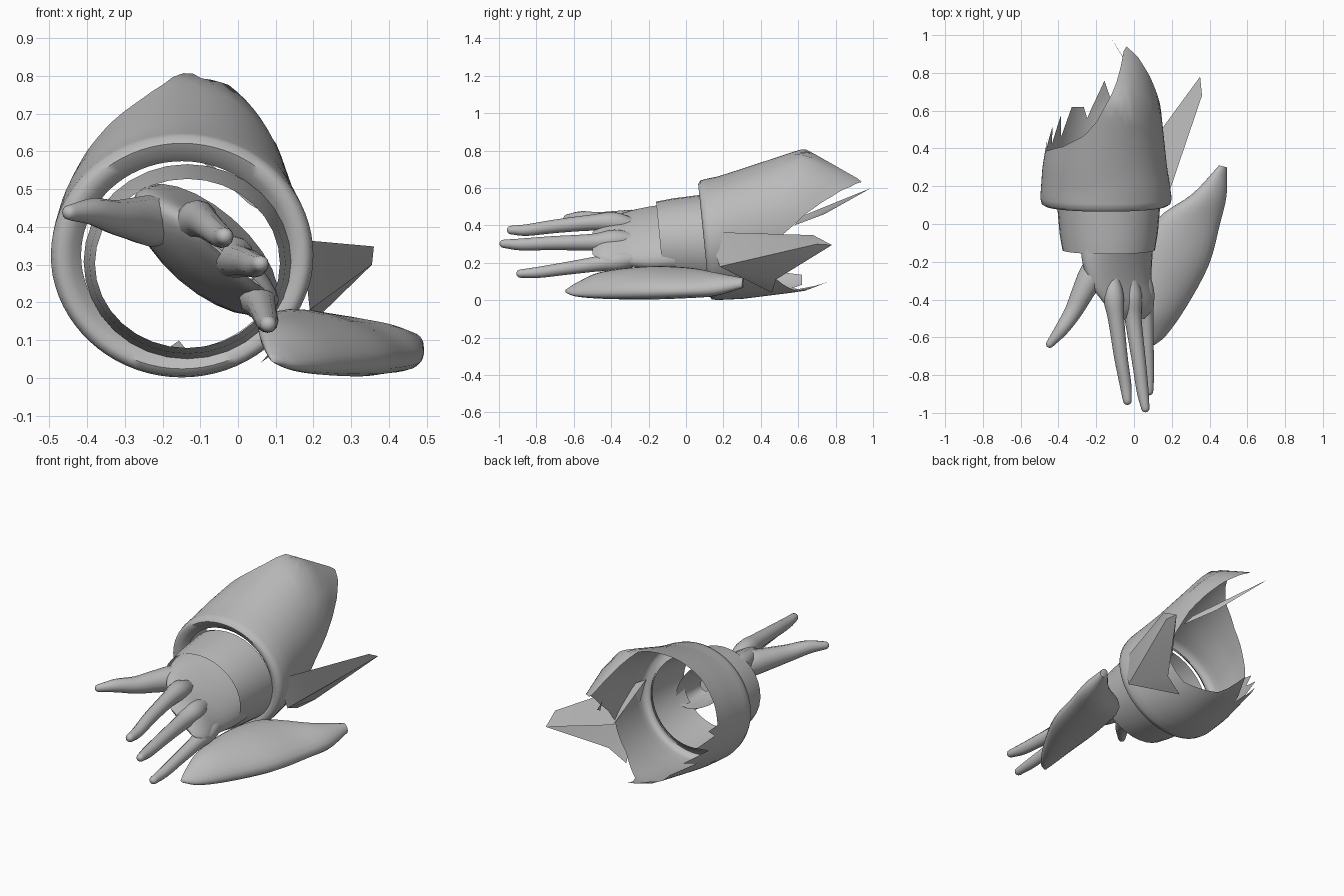
import bpy
import math
from mathutils import Vector

cube = bpy.data.objects.get("Cube")
if cube:
    bpy.data.objects.remove(cube, do_unlink=True)

grey = bpy.data.materials.new("plain_grey")
grey.use_nodes = True
COLOUR = (0.5, 0.5, 0.5, 1)
grey.diffuse_color = COLOUR
grey.node_tree.nodes["Principled BSDF"].inputs["Base Color"].default_value = COLOUR


def build(name, verts, faces, angle=50):
    mesh = bpy.data.meshes.new(name)
    mesh.from_pydata([tuple(v) for v in verts], [], faces)
    mesh.materials.append(grey)
    obj = bpy.data.objects.new(name, mesh)
    bpy.context.collection.objects.link(obj)
    bpy.ops.object.select_all(action="DESELECT")
    obj.select_set(True)
    bpy.context.view_layer.objects.active = obj
    bpy.ops.object.mode_set(mode="EDIT")
    bpy.ops.mesh.select_all(action="SELECT")
    bpy.ops.mesh.normals_make_consistent(inside=False)
    bpy.ops.object.mode_set(mode="OBJECT")
    bpy.ops.object.shade_smooth_by_angle(angle=math.radians(angle))


def loft(name, rings, caps=True, angle=50):
    """Skin a list of closed rings that have equal point counts."""
    n = len(rings[0])
    verts = [p for ring in rings for p in ring]
    faces = [(r * n + i, r * n + (i + 1) % n, (r + 1) * n + (i + 1) % n, (r + 1) * n + i)
             for r in range(len(rings) - 1) for i in range(n)]
    if caps:
        faces += [tuple(reversed(range(n))), tuple(range(len(verts) - n, len(verts)))]
    build(name, verts, faces, angle)


def oval(centre, a, b, n=20):
    steps = [2 * math.pi * i / n for i in range(n)]
    return [Vector(centre) + a * math.cos(t) + b * math.sin(t) for t in steps]


def lerp_table(table, key):
    """Linear lookup in rows of (key, values...)."""
    if key <= table[0][0]:
        return table[0][1:]
    for lo, hi in zip(table, table[1:]):
        if key <= hi[0]:
            f = (key - lo[0]) / (hi[0] - lo[0])
            return [p + (q - p) * f for p, q in zip(lo[1:], hi[1:])]
    return table[-1][1:]


def smooth_path(points, steps=4):
    """Catmull-Rom through rows of numbers."""
    rows = [Vector(p) for p in points]
    rows = [2 * rows[0] - rows[1]] + rows + [2 * rows[-1] - rows[-2]]
    out = []
    for a, b, c, d in zip(rows, rows[1:], rows[2:], rows[3:]):
        for s in range(steps):
            t = s / steps
            out.append(0.5 * (2 * b + (c - a) * t + (2 * a - 5 * b + 4 * c - d) * t * t
                              + (3 * b - a - 3 * c + d) * t ** 3))
    return out + [rows[-2]]


def digit(name, points):
    """Tapered finger with a rounded tip; rows are x, y, z plus radius."""
    rows = smooth_path(points)
    pos = [Vector(r[:3]) for r in rows]
    rad = [r[3] for r in rows]
    tip, tip_radius = pos[-1], rad[-1]
    end = (pos[-1] - pos[-2]).normalized()
    for f in (0.5, 0.8, 0.97):
        pos.append(tip + end * tip_radius * f)
        rad.append(tip_radius * math.sqrt(1 - f * f))
    rings = []
    for i, p in enumerate(pos):
        d = (pos[min(i + 1, len(pos) - 1)] - pos[max(i - 1, 0)]).normalized()
        side = d.cross(Vector((0, 0, 1))).normalized()
        rings.append(oval(p, side * rad[i], side.cross(d) * rad[i], 12))
    loft(name, rings)


# Palm and wrist: tilted flat ovals; rows are y, x, z, half width, half depth
palm = smooth_path([(-0.5, -0.012, 0.305, 0.09, 0.004), (-0.46, -0.015, 0.307, 0.14, 0.03),
                    (-0.4, -0.035, 0.317, 0.18, 0.05), (-0.3, -0.075, 0.33, 0.212, 0.07),
                    (-0.18, -0.09, 0.335, 0.235, 0.092), (-0.06, -0.085, 0.34, 0.235, 0.108)])
tilt = math.radians(-41)
across = Vector((math.cos(tilt), 0, math.sin(tilt)))
through = Vector((-math.sin(tilt), 0, math.cos(tilt)))
loft("palm", [oval((x, y, z), across * w, through * h, 24) for y, x, z, w, h in palm], caps=False)

# Fingers and thumb
digit("index_finger", [(-0.12, -0.26, 0.39, 0.035), (-0.11, -0.38, 0.415, 0.055),
                       (-0.095, -0.5, 0.415, 0.043), (-0.07, -0.7, 0.395, 0.036),
                       (-0.045, -0.85, 0.375, 0.031), (-0.035, -0.935, 0.375, 0.023)])
digit("middle_finger", [(-0.03, -0.26, 0.32, 0.035), (-0.015, -0.38, 0.32, 0.057),
                        (-0.005, -0.5, 0.31, 0.045), (0.025, -0.72, 0.305, 0.037),
                        (0.045, -0.88, 0.298, 0.032), (0.06, -0.975, 0.302, 0.022)])
digit("little_finger", [(0.04, -0.24, 0.23, 0.035), (0.055, -0.36, 0.21, 0.052),
                        (0.062, -0.47, 0.195, 0.041), (0.07, -0.64, 0.17, 0.034),
                        (0.077, -0.78, 0.15, 0.03), (0.08, -0.885, 0.142, 0.022)])
digit("thumb", [(-0.18, -0.16, 0.41, 0.05), (-0.225, -0.27, 0.415, 0.068),
                (-0.275, -0.37, 0.42, 0.058), (-0.325, -0.47, 0.425, 0.046),
                (-0.385, -0.56, 0.44, 0.036), (-0.445, -0.635, 0.438, 0.021)])

# Leaf-shaped fin beside the wrist: inner edge, outer edge, half depth
fin = smooth_path([(0.085, -0.645, 0.05, 0.11, -0.64, 0.045, 0.008),
                   (0.07, -0.58, 0.08, 0.17, -0.59, 0.035, 0.03),
                   (0.055, -0.45, 0.12, 0.27, -0.45, 0.04, 0.06),
                   (0.06, -0.2, 0.14, 0.395, -0.22, 0.045, 0.075),
                   (0.12, 0.02, 0.135, 0.455, 0, 0.05, 0.07),
                   (0.31, 0.16, 0.11, 0.49, 0.15, 0.06, 0.058),
                   (0.45, 0.31, 0.1, 0.492, 0.3, 0.085, 0.025)])
loft("wrist_fin", [oval((Vector(r[:3]) + Vector(r[3:6])) / 2,
                        (Vector(r[3:6]) - Vector(r[:3])) / 2,
                        Vector((0, 0, r[6]))) for r in fin], angle=70)

# Inner cuff: a short open band, slanted at the front
CUFF = [(-0.138, 0.303, 0.245, 0.224), (-0.05, 0.304, 0.26, 0.24), (0.12, 0.308, 0.275, 0.258)]
loft("inner_cuff", [oval((-0.134, y, z), Vector((rx, 0, 0)), Vector((0, -0.022, rz)), 32)
                    for y, z, rx, rz in CUFF], caps=False)

# Outer sleeve: rows are y, centre x, centre z, half width, half height
SECTION = [(0.05, -0.148, 0.324, 0.342, 0.318), (0.14, -0.148, 0.326, 0.348, 0.326),
           (0.3, -0.155, 0.355, 0.33, 0.348), (0.63, -0.145, 0.43, 0.285, 0.382),
           (0.95, -0.12, 0.41, 0.19, 0.24)]
# Torn back edge: rows are angle in degrees, y
TORN = [(0, 0.6), (10, 0.68), (25, 0.78), (45, 0.88), (68, 0.95), (75, 0.83), (82, 0.72),
        (90, 0.64), (100, 0.54), (112, 0.465), (135, 0.41), (160, 0.39), (180, 0.385),
        (185, 0.45), (190, 0.4), (200, 0.52), (205, 0.42), (215, 0.58), (220, 0.46),
        (230, 0.62), (245, 0.62), (250, 0.56), (265, 0.76), (280, 0.6),
        (310, 0.48), (340, 0.45), (350, 0.5), (360, 0.6)]


def sleeve_point(angle, y, scale=1):
    cx, cz, rx, rz = lerp_table(SECTION, y)
    return Vector((cx + rx * scale * math.cos(angle), y, cz + rz * scale * math.sin(angle)))


SEG = 72
angles = [2 * math.pi * i / SEG for i in range(SEG)]
front = [0.095 - 0.03 * math.sin(a) for a in angles]
back = [lerp_table(TORN, math.degrees(a))[0] for a in angles]
# Rolled front lip closing onto the cuff, then the body out to the tear
rings = [[sleeve_point(a, f + dy, s) for a, f in zip(angles, front)]
         for dy, s in ((0.04, 0.77), (0.015, 0.84), (0, 0.93), (0.012, 0.985), (0.04, 1))]
for k in range(1, 9):
    rings.append([sleeve_point(a, f + 0.04 + (b - f - 0.04) * k / 8)
                  for a, f, b in zip(angles, front, back)])
loft("torn_sleeve", rings, caps=False, angle=60)

# Folded flap hanging off the sleeve, and a loose torn strip
build("sleeve_flap",
      [(0.17, 0.12, 0.365), (0.36, 0.68, 0.348), (0.35, 0.78, 0.295), (0.355, 0.7, 0.3),
       (0.19, 0.18, 0.18), (0.13, 0.48, 0.25), (0.16, 0.48, 0.11), (0.06, 0.46, 0.04)],
      [(0, 4, 3), (0, 3, 1), (1, 3, 2), (0, 1, 5), (1, 2, 5), (4, 6, 2, 3), (4, 7, 6)], 30)
build("torn_strip",
      [(0.135, 0.58, 0.4), (0.1, 0.62, 0.45), (-0.125, 0.99, 0.6), (0.03, 0.74, 0.46)],
      [(0, 1, 2), (0, 2, 3)], 30)
